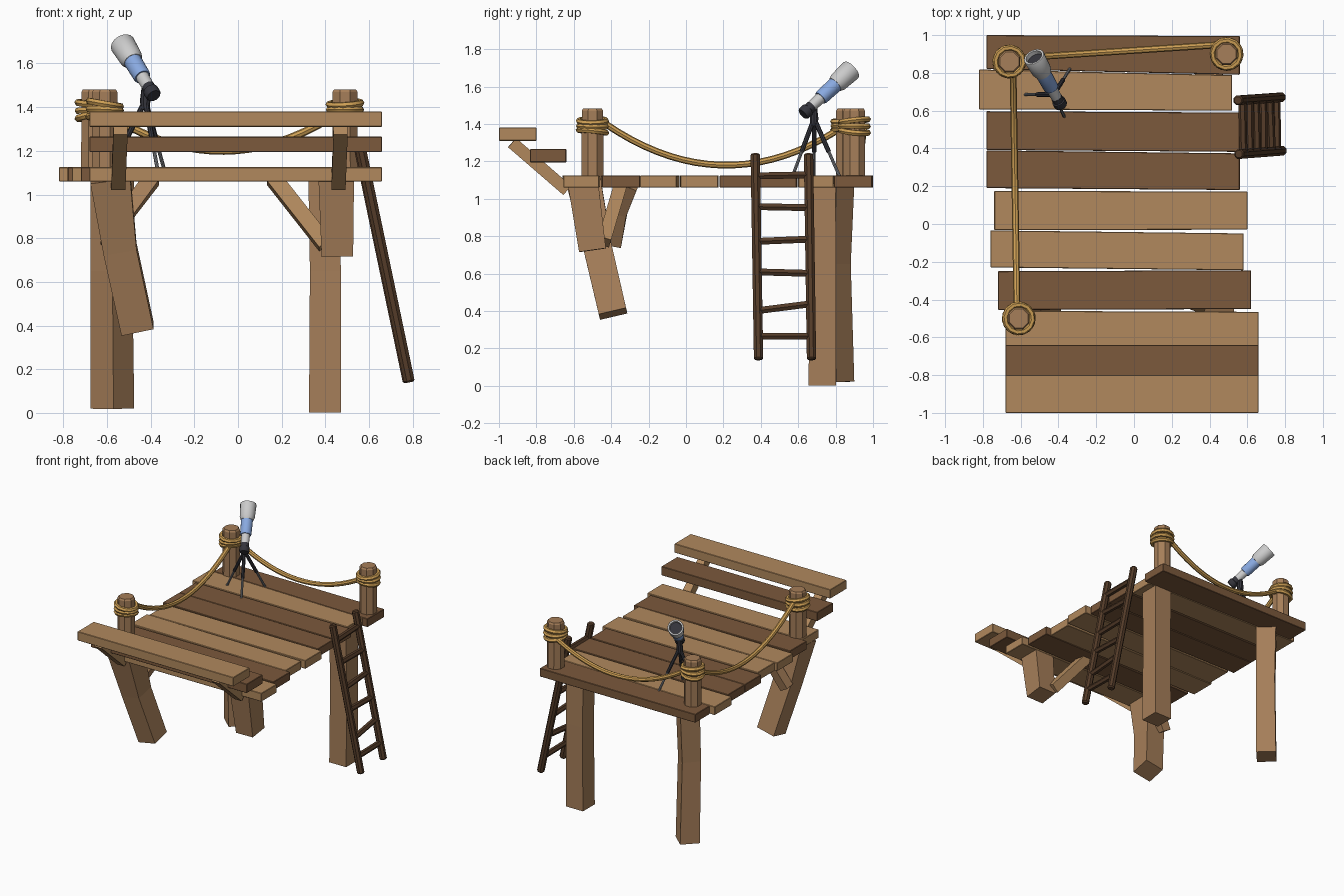
import bpy, bmesh, math
from mathutils import Vector

if "Cube" in bpy.data.objects:
    bpy.data.objects.remove(bpy.data.objects["Cube"])


def material(name, r, g, b):
    m = bpy.data.materials.new(name)
    m.diffuse_color = (r, g, b, 1)
    m.use_nodes = True
    m.node_tree.nodes["Principled BSDF"].inputs["Base Color"].default_value = m.diffuse_color
    return m


LIGHT = material("light_wood", 0.44, 0.25, 0.11)
DARK = material("dark_wood", 0.20, 0.10, 0.045)
POST = material("post_wood", 0.38, 0.21, 0.10)
LADDER = material("ladder_wood", 0.09, 0.045, 0.022)
ROPE = material("rope", 0.62, 0.35, 0.09)
BLUE = material("blue", 0.25, 0.40, 0.75)
PALE = material("pale_grey", 0.52, 0.52, 0.52)
STEEL = material("steel", 0.22, 0.23, 0.25)
BLACK = material("black", 0.035, 0.035, 0.045)


def finish(bm, name, mat, smooth=False):
    bmesh.ops.recalc_face_normals(bm, faces=bm.faces)
    me = bpy.data.meshes.new(name)
    for f in bm.faces:
        f.smooth = smooth
    bm.to_mesh(me)
    bm.free()
    if smooth:
        me.set_sharp_from_angle(angle=math.radians(35))
    me.materials.append(mat)
    ob = bpy.data.objects.new(name, me)
    bpy.context.collection.objects.link(ob)
    return ob


def loft(name, pts, radii, sides, mat, angle=0.0, bend=False, smooth=False):
    """Skin polygonal rings along a path; straight unless bend is set."""
    pts = [Vector(p) for p in pts]
    if not isinstance(radii, (list, tuple)):
        radii = [radii] * len(pts)
    chord = (pts[-1] - pts[0]).normalized()
    ref = Vector((0, 1, 0)) if abs(chord.x) > 0.8 else Vector((1, 0, 0))
    bm = bmesh.new()
    rings = []
    for i, p in enumerate(pts):
        t = chord
        if bend:
            t = (pts[min(i + 1, len(pts) - 1)] - pts[max(i - 1, 0)]).normalized()
        u = (ref - t * ref.dot(t)).normalized()
        v = t.cross(u)
        ring = []
        for k in range(sides):
            a = angle + math.tau * k / sides
            ring.append(bm.verts.new(p + (u * math.cos(a) + v * math.sin(a)) * radii[i]))
        rings.append(ring)
    for a, b in zip(rings, rings[1:]):
        for k in range(sides):
            j = (k + 1) % sides
            bm.faces.new((a[k], a[j], b[j], b[k]))
    bm.faces.new(rings[0])
    bm.faces.new(rings[-1])
    return finish(bm, name, mat, smooth)


def plank(name, x0, x1, left, right, z0, z1, mat):
    """Board whose front/back y differs at each end."""
    bm = bmesh.new()
    outline = [(x0, left[0]), (x1, right[0]), (x1, right[1]), (x0, left[1])]
    low = bm.faces.new([bm.verts.new((x, y, z0)) for x, y in outline])
    ext = bmesh.ops.extrude_face_region(bm, geom=[low])
    if not low.is_valid or len(bm.faces) < 6:
        low = bm.faces.new([v for v in bm.verts if v.index < 0][:4])
    top = [g for g in ext["geom"] if isinstance(g, bmesh.types.BMVert)]
    bmesh.ops.translate(bm, verts=top, vec=(0, 0, z1 - z0))
    bmesh.ops.bevel(bm, geom=bm.edges[:], offset=0.004, segments=1, affect='EDGES')
    return finish(bm, name, mat)


def board(name, x0, x1, left, right, z0, z1, mat):
    bm = bmesh.new()
    outline = [(x0, left[0]), (x1, right[0]), (x1, right[1]), (x0, left[1])]
    lo = [bm.verts.new((x, y, z0)) for x, y in outline]
    hi = [bm.verts.new((x, y, z1)) for x, y in outline]
    bm.faces.new(lo)
    bm.faces.new(hi)
    for k in range(4):
        j = (k + 1) % 4
        bm.faces.new((lo[k], lo[j], hi[j], hi[k]))
    bmesh.ops.recalc_face_normals(bm, faces=bm.faces)
    bmesh.ops.bevel(bm, geom=bm.edges[:], offset=0.003, segments=1, affect='EDGES')
    return finish(bm, name, mat)


# Deck planks: left x, right x, y range at left end, y range at right end
deck = [
    (-0.78, 0.56, (0.82, 1.0), (0.79, 0.995), DARK),
    (-0.82, 0.52, (0.607, 0.818), (0.60, 0.788), LIGHT),
    (-0.78, 0.56, (0.392, 0.597), (0.382, 0.59), DARK),
    (-0.78, 0.56, (0.19, 0.390), (0.18, 0.374), DARK),
    (-0.74, 0.60, (-0.032, 0.175), (-0.03, 0.172), LIGHT),
    (-0.76, 0.58, (-0.23, -0.034), (-0.245, -0.05), LIGHT),
    (-0.72, 0.62, (-0.455, -0.25), (-0.45, -0.245), DARK),
    (-0.68, 0.66, (-0.66, -0.46), (-0.655, -0.465), LIGHT),
]
for i, (x0, x1, l, r, m) in enumerate(deck):
    board(f"deck_plank_{i + 1}", x0, x1, l, r, 1.06, 1.125, m)

# Raised front boards on slanted supports
board("lower_front_board", -0.68, 0.66, (-0.835, -0.64), (-0.835, -0.64), 1.195, 1.265, DARK)
board("upper_front_board", -0.68, 0.66, (-1.0, -0.80), (-1.0, -0.80), 1.31, 1.38, LIGHT)
Q = math.pi / 4
for x in (-0.543, 0.465):
    loft("front_board_support", [(x - 0.005, -0.635, 1.045), (x + 0.005, -0.93, 1.30)],
         0.046, 4, LIGHT, Q)

# Broken-off front legs and long back legs
loft("front_left_leg", [(-0.46, -0.39, 0.385), (-0.54, -0.475, 0.75), (-0.585, -0.545, 1.08)],
     [0.106, 0.108, 0.13], 4, POST, Q, bend=True)
loft("front_right_leg", [(0.455, -0.50, 0.725), (0.45, -0.55, 1.08)],
     [0.102, 0.115], 4, POST, Q)
loft("back_left_leg", [(-0.575, 0.80, 0.02), (-0.58, 0.785, 0.65), (-0.575, 0.80, 1.08)],
     [0.10, 0.096, 0.10], 4, POST, 0.05, bend=True)
loft("back_right_leg", [(0.398, 0.728, 0.001), (0.40, 0.732, 0.65), (0.395, 0.726, 1.08)],
     [0.103, 0.10, 0.103], 4, POST, Q)

# Diagonal braces
loft("right_brace", [(0.40, -0.44, 0.77), (0.16, -0.35, 1.075)], 0.05, 4, LIGHT, Q)
loft("left_brace", [(-0.60, -0.38, 0.76), (-0.50, -0.35, 0.93), (-0.39, -0.29, 1.075)],
     0.05, 4, POST, Q, bend=True)

# Rail posts with three tilted rope coils each
for x, y, tilt in ((-0.66, 0.86, 0.16), (0.49, 0.90, -0.10), (-0.61, -0.50, 0.05)):
    loft("rail_post", [(x, y, 1.08), (x, y, 1.47), (x, y, 1.482)],
         [0.063, 0.062, 0.054], 8, POST, math.pi / 8)
    for k in range(3):
        bpy.ops.mesh.primitive_torus_add(
            major_radius=0.074, minor_radius=0.016, major_segments=12, minor_segments=6,
            location=(x, y, 1.36 + 0.028 * k),
            rotation=(-0.1 + 0.09 * k, -tilt + 0.1 * k * (1 if tilt > 0 else -1), 0.2 * k))
        coil = bpy.context.object
        coil.name = "rope_coil"
        coil.data.materials.append(ROPE)
        bpy.ops.object.shade_smooth_by_angle(angle=math.radians(50))


# Sagging ropes
def rope(name, a, b, sag):
    a, b = Vector(a), Vector(b)
    pts = []
    for i in range(19):
        t = i / 18
        p = a.lerp(b, t)
        p.z -= sag * 4 * t * (1 - t)
        pts.append(p)
    loft(name, pts, 0.018, 8, ROPE, bend=True, smooth=True)


rope("left_rope", (-0.62, -0.43, 1.40), (-0.64, 0.80, 1.36), 0.20)
rope("back_rope", (-0.60, 0.88, 1.37), (0.47, 0.95, 1.38), 0.175)

# Ladder
top_a, bot_a = Vector((0.555, 0.37, 1.24)), Vector((0.785, 0.388, 0.14))
top_b, bot_b = Vector((0.55, 0.655, 1.24)), Vector((0.78, 0.671, 0.14))
for t, b in ((top_a, bot_a), (top_b, bot_b)):
    d = (b - t).normalized() * 0.008
    loft("ladder_rail", [t, t + d, b - d, b], [0.02, 0.027, 0.027, 0.02], 8, LADDER, math.pi / 8)
for z, tilt in ((0.265, 0), (0.42, 0.018), (0.605, -0.004), (0.778, 0.006), (0.955, -0.003), (1.125, 0.003)):
    ends = []
    for t, b, s in ((top_a, bot_a, -1), (top_b, bot_b, 1)):
        ends.append(t.lerp(b, (1.24 - z - s * tilt) / 1.10))
    loft("ladder_rung", ends, 0.021, 6, LADDER)

# Telescope tube: each section given as (fraction along axis, radius)
eye, lens = Vector((-0.385, 0.625, 1.452)), Vector((-0.53, 0.885, 1.69))
sections = [
    ("telescope_eyepiece", BLACK, [(0, 0.031), (0.02, 0.036), (0.10, 0.036), (0.11, 0.030), (0.18, 0.030)]),
    ("telescope_inner_tube", PALE, [(0.16, 0.028), (0.38, 0.031)]),
    ("telescope_blue_tube", BLUE, [(0.36, 0.037), (0.38, 0.040), (0.69, 0.042)]),
    ("telescope_front_tube", PALE, [(0.66, 0.044), (0.72, 0.053), (0.99, 0.058), (1.0, 0.056),
                                    (1.0, 0.045), (0.92, 0.043)]),
    ("telescope_lens", BLACK, [(0.91, 0.043), (0.935, 0.0435)]),
]
for name, mat, prof in sections:
    loft(name, [eye.lerp(lens, t) for t, r in prof], [r for t, r in prof], 16, mat, smooth=True)

# Tripod
hub = Vector((-0.425, 0.685, 1.43))
loft("tripod_hub", [hub - Vector((0, 0, 0.04)), hub, hub + Vector((0, 0, 0.065))],
     [0.02, 0.024, 0.016], 10, BLACK, smooth=True)
for x, y in ((-0.34, 0.82), (-0.575, 0.685), (-0.37, 0.57)):
    foot = Vector((x, y, 1.122))
    loft("tripod_upper_leg", [hub, hub.lerp(foot, 0.58)], 0.0125, 8, BLACK, smooth=True)
    loft("tripod_lower_leg", [hub.lerp(foot, 0.55), foot], 0.0085, 8, STEEL, smooth=True)

# The unused draft plank helper is dropped
del plank
